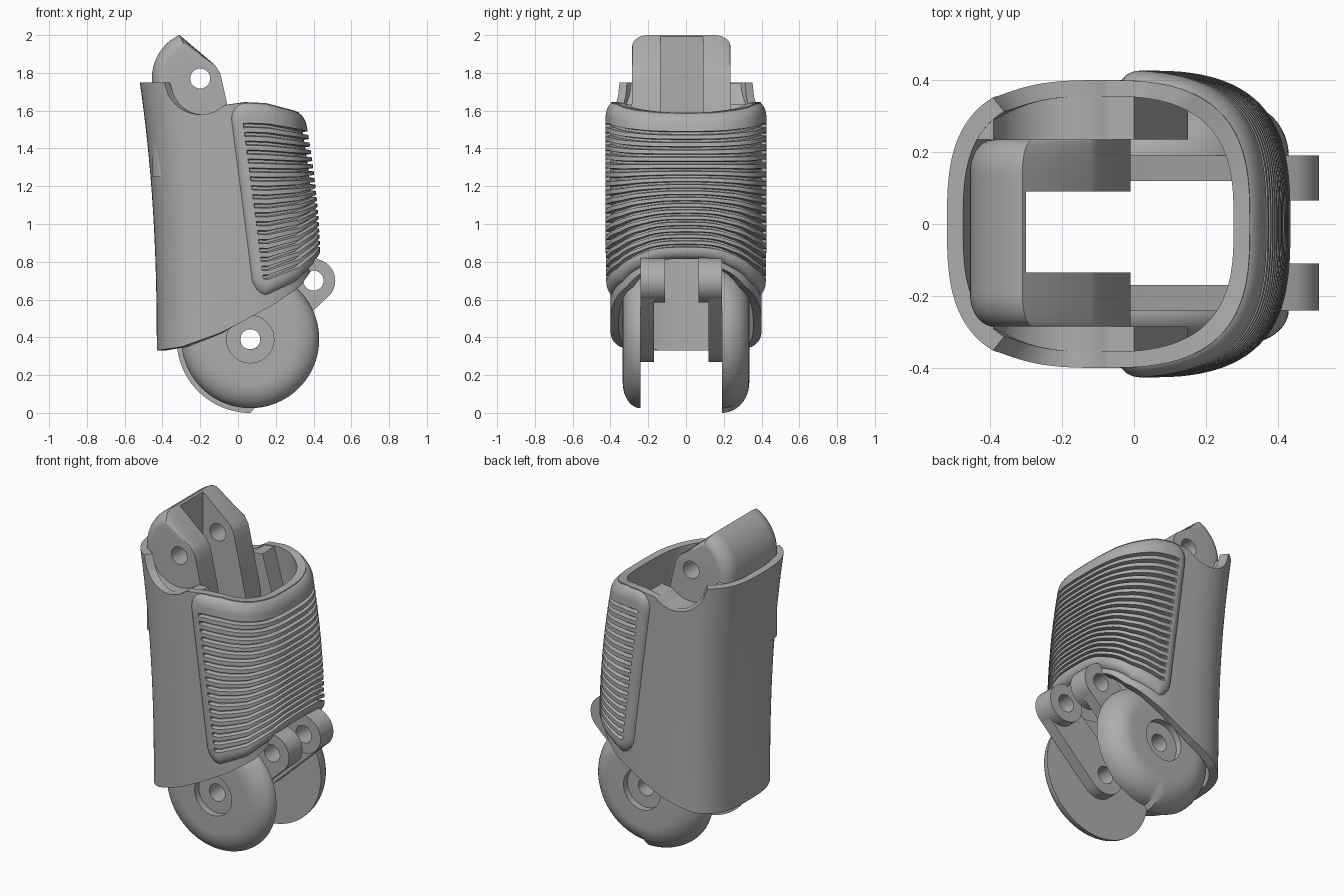
import bpy, bmesh, math
from mathutils import Vector

if "Cube" in bpy.data.objects:
    bpy.data.objects.remove(bpy.data.objects["Cube"])

grey = bpy.data.materials.new("plain_grey")
grey.use_nodes = True
grey.diffuse_color = (0.42, 0.42, 0.42, 1)
grey.node_tree.nodes["Principled BSDF"].inputs["Base Color"].default_value = grey.diffuse_color


def finish(name, bm, angle=35):
    bmesh.ops.recalc_face_normals(bm, faces=bm.faces)
    mesh = bpy.data.meshes.new(name)
    bm.to_mesh(mesh)
    bm.free()
    mesh.materials.append(grey)
    obj = bpy.data.objects.new(name, mesh)
    bpy.context.collection.objects.link(obj)
    smooth(obj, angle)
    return obj


def smooth(obj, angle=35):
    bpy.ops.object.select_all(action='DESELECT')
    obj.select_set(True)
    bpy.context.view_layer.objects.active = obj
    bpy.ops.object.shade_smooth_by_angle(angle=math.radians(angle))


def cut(obj, *cutters):
    for c in cutters:
        c.hide_render = True
        mod = obj.modifiers.new("cut", 'BOOLEAN')
        mod.operation, mod.solver, mod.object = 'DIFFERENCE', 'EXACT', c
    bpy.context.view_layer.update()
    deps = bpy.context.evaluated_depsgraph_get()
    mesh = bpy.data.meshes.new_from_object(obj.evaluated_get(deps))
    obj.modifiers.clear()
    obj.data = mesh
    for c in cutters:
        bpy.data.objects.remove(c)
    smooth(obj)


def grid(bm, rows, close_u=False, close_v=False):
    vs = [[bm.verts.new(p) for p in row] for row in rows]
    n, m = len(vs), len(vs[0])
    for i in range(n if close_v else n - 1):
        for j in range(m if close_u else m - 1):
            a, b = vs[i], vs[(i + 1) % n]
            k = (j + 1) % m
            bm.faces.new((a[j], a[k], b[k], b[j]))
    return vs


def hull(name, circles, y0, y1, seg=40):
    """Rounded plate wrapped around circles (x, z, r), from y0 to y1."""
    bm = bmesh.new()
    for x, z, r in circles:
        for i in range(seg):
            t = 2 * math.pi * i / seg
            for y in (y0, y1):
                bm.verts.new((x + r * math.cos(t), y, z + r * math.sin(t)))
    res = bmesh.ops.convex_hull(bm, input=bm.verts)
    loose = [v for v in bm.verts if not v.link_faces]
    bmesh.ops.delete(bm, geom=loose, context='VERTS')
    bmesh.ops.dissolve_limit(bm, angle_limit=0.01, verts=bm.verts, edges=bm.edges)
    return finish(name, bm)


def pin(x, z, r=0.053):
    return hull("pin_cutter", [(x, z, r)], -0.6, 0.6, 32)


def box(name, x, y, z):
    bm = bmesh.new()
    for px in x:
        for py in y:
            for pz in z:
                bm.verts.new((px, py, pz))
    bmesh.ops.convex_hull(bm, input=bm.verts)
    return finish(name, bm)


def interp(pts, x):
    if x <= pts[0][0]:
        return pts[0][1]
    for (a, p), (b, q) in zip(pts, pts[1:]):
        if x <= b:
            return p + (q - p) * (x - a) / (b - a)
    return pts[-1][1]


# Shell cross-section: a rounded rectangle that shifts with height
POWER, DEPTH = 3, 0.40


def span(z):
    left = -0.43 - 0.09 * max(0, (z - 0.33) / 1.42) ** 2.3
    right = 0.41 - 0.09 * max(0, (z - 0.7) / 0.9) ** 2
    return (left + right) / 2, (right - left) / 2


def section(t, z, off=0.0):
    cx, a = span(z)
    c, s = math.cos(t), math.sin(t)
    r = (abs(c) ** POWER + abs(s) ** POWER) ** (-1 / POWER)
    return Vector((cx + (a + off) * r * c, (DEPTH + off) * r * s, z))


def half_depth(x, z):
    cx, a = span(z)
    return DEPTH * max(0, 1 - abs((x - cx) / a) ** POWER) ** (1 / POWER)


HX, HZ = -0.2, 1.77     # upper hinge
PX, PZ = 0.065, 0.39    # lower hinge
KX, KZ = 0.4, 0.7       # knuckle


def top_edge(x):
    if x < -0.07:
        return min(1.75, HZ - math.sqrt(max(0, 0.19 ** 2 - (x - HX) ** 2)))
    return interp([(-0.07, 1.63), (0.05, 1.645), (0.15, 1.64), (0.3, 1.6), (0.37, 1.57)], x)


def bottom_edge(x):
    return interp([(-0.43, 0.33), (-0.3, 0.35), (-0.1, 0.42), (0, 0.47), (0.2, 0.58), (0.33, 0.67), (0.42, 0.8)], x)


def pad_bottom(x):
    return interp([(0.15, 0.62), (0.3, 0.69), (0.38, 0.77), (0.43, 0.85)], x)


def solve(t, f):
    z = 1.2
    for _ in range(5):
        z = f(section(t, z).x)
    return z


# Shell: outer wall, rim and inner wall as one closed loop
N, ROWS = 200, 24
angles = [2 * math.pi * i / N for i in range(N)]
ends = [(solve(t, bottom_edge), solve(t, top_edge)) for t in angles]
rows = []
for off, order in ((0, range(ROWS + 1)), (-0.045, range(ROWS, -1, -1))):
    for k in order:
        rows.append([section(t, lo + (hi - lo) * k / ROWS, off) for t, (lo, hi) in zip(angles, ends)])
bm = bmesh.new()
grid(bm, rows, True, True)
shell = finish("shell", bm)
cut(shell, box("notch_cutter", (0.2, 0.7), (-0.24, 0.19), (0.1, 0.84)))

# Grip pad: raised rounded panel with fanned grooves
GROOVES, LOW, HIGH = 18, 0.085, 0.915
ts = [i / 200 for i in range(17)]
pitch = (HIGH - LOW) / GROOVES
for g in range(GROOVES):
    ts += [LOW + pitch * (g + f) for f in (0.02, 0.12, 0.4, 0.5, 0.75)]
ts += [1 - i / 200 for i in range(16, -1, -1)]
COLS, LENGTH, HEIGHT, CORNER = 150, 0.8, 0.98, 0.1
rows = []
for t in ts:
    zf = 0.63 + t
    cx, a = span(zf)
    edge = math.atan2(1, (0.08 - 0.13 * t - cx) / a)
    row = []
    for j in range(COLS + 1):
        s = 2 * j / COLS - 1
        u, v = (1 - abs(s)) * LENGTH, min(t, 1 - t) * HEIGHT
        d = min(u, v)
        if u < CORNER and v < CORNER:
            d = CORNER - math.hypot(CORNER - u, CORNER - v)
        e = min(1, max(0, d / 0.07))
        off = -0.015 + 0.043 * math.sqrt(1 - (1 - e) ** 2)
        f = ((t - LOW) / pitch) % 1
        if u > 0.085 and LOW < t < HIGH and 0.1 < f < 0.45:
            off -= 0.027
        ang = s * edge
        z = solve(ang, lambda x: pad_bottom(x) * (1 - t) + top_edge(x) * t)
        row.append(section(ang, z, off))
    rows.append(row)
bm = bmesh.new()
grid(bm, rows)
finish("grip_pad", bm, 40)

# Shoulders between the shell and the upper lugs
for name, inner, side in (("back_shoulder", 0.235, 1), ("front_shoulder", 0.285, -1)):
    path = [(-0.46 + 0.46 * i / 40, 0) for i in range(41)]
    path = [(x, top_edge(x) - 0.004) for x, _ in path] + [(0.08, 1.35), (0.15, 1.1)]
    bm = bmesh.new()
    grid(bm, [[(x, side * inner, z), (x, side * max(inner, half_depth(x, z) - 0.015), z)] for x, z in path])
    finish(name, bm)

# Upper lugs: rounded back, split by a slot
Y0, Y1 = -0.285, 0.235
rows = []
for i in range(41):
    y = Y0 + (Y1 - Y0) * (1 - math.cos(math.pi * i / 40)) / 2
    e = min(1, min(y - Y0, Y1 - y) / 0.09)
    r = 0.19 + 0.066 * math.sqrt(max(0, 1 - (1 - e) ** 2))
    arc = [math.radians(115.5 + 64.5 * k / 20) for k in range(21)]
    prof = [(HX + r * math.cos(t), HZ + r * math.sin(t)) for t in arc]
    prof += [(HX - r, 1.25), (-0.01, 1.25), (-0.01, 1.42), (-0.085, 1.76), (-0.095, 1.8), (-0.12, 1.84)]
    rows.append([(x, y, z) for x, z in prof])
bm = bmesh.new()
vs = grid(bm, rows, True)
bm.faces.new(vs[0])
bm.faces.new(vs[-1])
lugs = finish("upper_lugs", bm)
cut(lugs, box("slot_cutter", (-0.3, 0.3), (-0.135, 0.09), (1, 2.3)), pin(HX, HZ))

# Lower domed wheels with recessed hubs
for name, inner, outer, lip in (("front_wheel", -0.24, -0.335, 0), ("back_wheel", 0.19, 0.335, 0.025)):
    hub = outer - math.copysign(0.04, outer)
    rows = []
    for i in range(96):
        t = 2 * math.pi * i / 96
        rim = 0.365 + (lip if math.pi <= t <= 1.5 * math.pi else 0)
        prof = [(0.053, inner)]
        for k in range(13):
            q = math.pi / 2 * k / 12
            prof.append((0.23 + (rim - 0.23) * math.cos(q), inner + (outer - inner) * math.sin(q)))
        prof += [(0.125, outer), (0.125, hub), (0.053, hub)]
        rows.append([(PX + r * math.cos(t), y, PZ + r * math.sin(t)) for r, y in prof])
    bm = bmesh.new()
    grid(bm, rows, True, True)
    finish(name, bm)

# Knuckles and the arms tying them to the lower hinge
for side, knuckle, arm in (("front", (-0.24, -0.11), (-0.241, -0.17)), ("back", (0.065, 0.19), (0.12, 0.191))):
    k = hull(side + "_knuckle", [(KX, KZ, 0.115), (0.35, 0.78, 0.06)], *knuckle)
    cut(k, pin(KX, KZ))
    a = hull(side + "_arm", [(PX, PZ, 0.12), (KX, KZ, 0.114)], *arm)
    cut(a, pin(KX, KZ), pin(PX, PZ))
